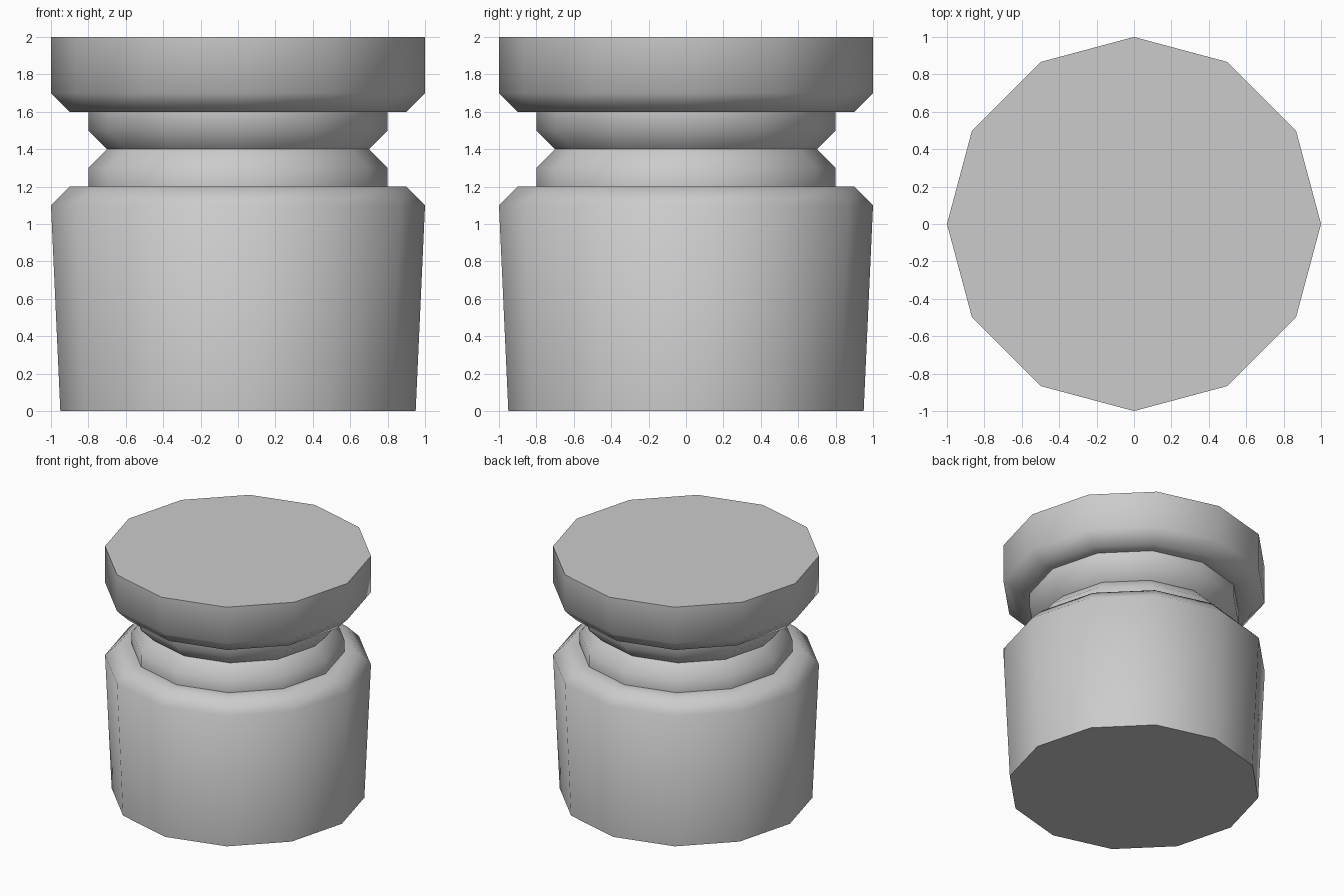
import bpy, bmesh, math

if "Cube" in bpy.data.objects:
    bpy.data.objects.remove(bpy.data.objects["Cube"])

SIDES = 12

# Half profile (radius, height): tapered body, pinched neck, chamfered cap
PROFILE = [
    (0.95, 0.0), (1.0, 1.1), (0.9, 1.2),              # body
    (0.8, 1.2), (0.8, 1.3), (0.7, 1.4), (0.8, 1.5),   # neck
    (0.8, 1.6), (0.9, 1.6), (1.0, 1.7), (1.0, 2.0),   # cap
]


def lathe(name, profile, sides, sharp_degrees):
    """Revolve a profile round z, closing both ends with a flat face."""
    bm = bmesh.new()
    angles = [2 * math.pi * i / sides for i in range(sides)]
    rings = [[bm.verts.new((r * math.cos(a), r * math.sin(a), z)) for a in angles]
             for r, z in profile]
    for low, high in zip(rings, rings[1:]):
        for i in range(sides):
            j = (i + 1) % sides
            bm.faces.new((low[i], low[j], high[j], high[i]))
    bm.faces.new(rings[0][::-1])
    bm.faces.new(rings[-1])
    mesh = bpy.data.meshes.new(name)
    bm.to_mesh(mesh)
    bm.free()
    obj = bpy.data.objects.new(name, mesh)
    bpy.context.collection.objects.link(obj)
    bpy.context.view_layer.objects.active = obj
    obj.select_set(True)
    bpy.ops.object.shade_smooth_by_angle(angle=math.radians(sharp_degrees))
    return obj


# Jar with neck and cap; chamfers stay soft, rims and grooves stay sharp
lathe("capped_jar", PROFILE, SIDES, 60)
